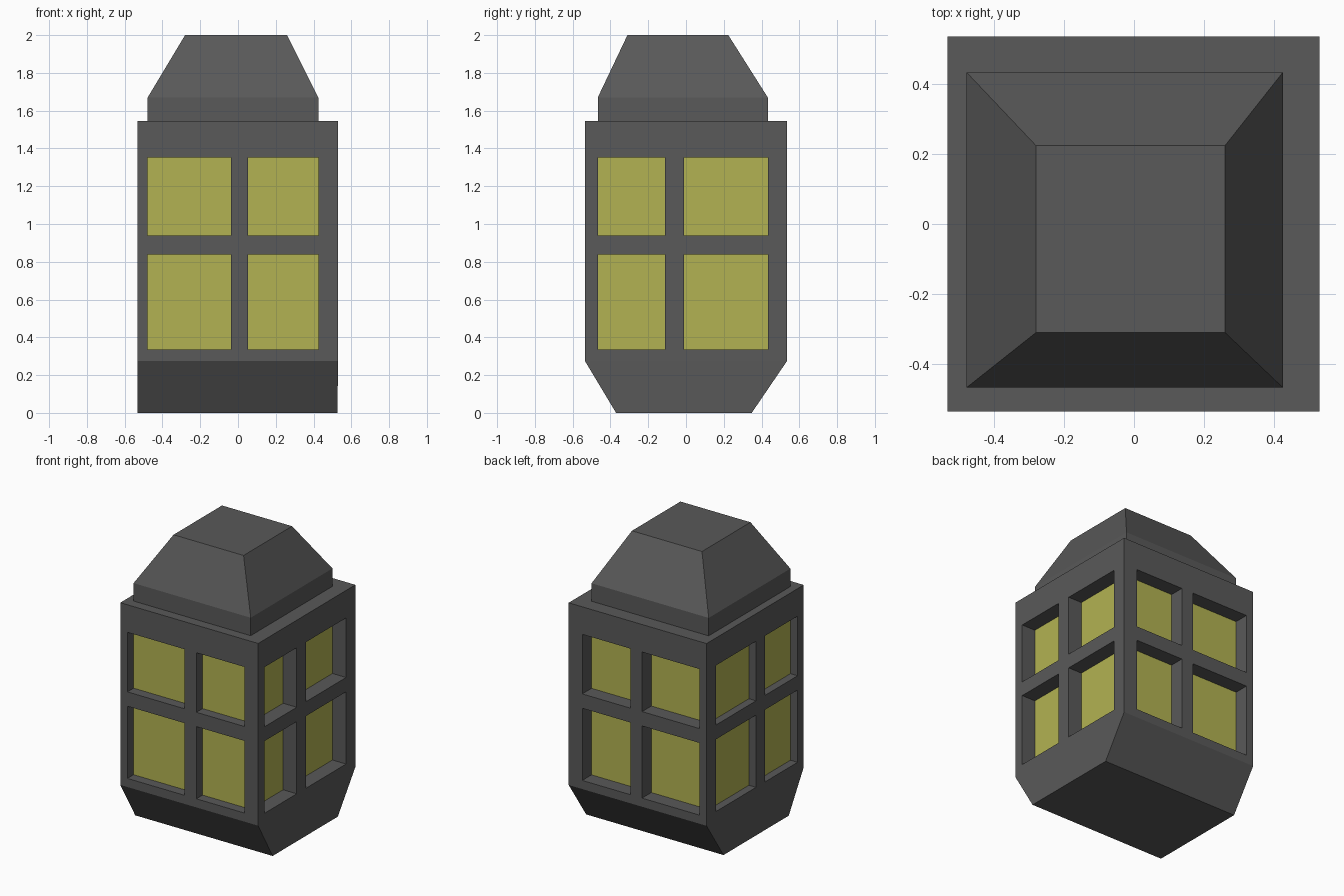
import bpy
from mathutils import Vector

if "Cube" in bpy.data.objects:
    bpy.data.objects.remove(bpy.data.objects["Cube"])

X0, X1, Y0, Y1 = -0.533, 0.53, -0.535, 0.535      # outer housing
CX0, CX1, CY0, CY1 = -0.478, 0.425, -0.467, 0.433  # inner core behind the windows
ZS = [0.275, 0.335, 0.838, 0.938, 1.353, 1.545]    # horizontal frame lines
XS = [X0, CX0, -0.036, 0.054, CX1, X1]             # vertical lines, front and back
YS = [Y0, CY0, -0.11, -0.01, CY1, Y1]              # vertical lines, left and right


def material(name, rgb):
    m = bpy.data.materials.new(name)
    m.diffuse_color = (*rgb, 1)
    m.use_nodes = True
    m.node_tree.nodes["Principled BSDF"].inputs["Base Color"].default_value = m.diffuse_color
    return m


def build(name, faces, mat):
    """Make a flat-shaded mesh from (corner points, outward direction) pairs."""
    verts, index, polys = [], {}, []
    for pts, out in faces:
        pts = [Vector(p) for p in pts]
        if (pts[1] - pts[0]).cross(pts[2] - pts[1]).dot(Vector(out)) < 0:
            pts.reverse()
        poly = []
        for p in pts:
            key = tuple(round(c, 4) for c in p)
            if key not in index:
                index[key] = len(verts)
                verts.append(key)
            poly.append(index[key])
        polys.append(poly)
    mesh = bpy.data.meshes.new(name)
    mesh.from_pydata(verts, [], polys)
    mesh.materials.append(mat)
    obj = bpy.data.objects.new(name, mesh)
    bpy.context.collection.objects.link(obj)
    return obj


def ring(x0, x1, y0, y1, z):
    return [(x0, y0, z), (x1, y0, z), (x1, y1, z), (x0, y1, z)]


def band(a, b):
    """Four quads joining two rings."""
    outs = [(0, -1, .01), (1, 0, .01), (0, 1, .01), (-1, 0, .01)]
    return [([a[i], a[(i + 1) % 4], b[(i + 1) % 4], b[i]], outs[i]) for i in range(4)]


metal = material("dark_metal", (0.1, 0.1, 0.1))
glow = material("yellow_glass", (0.45, 0.45, 0.085))

# Window walls: frame grid with four recessed panes on each side
frame = []
sides = [("front", XS, Y0, CY0, (0, -1, 0)), ("back", XS, Y1, CY1, (0, 1, 0)),
         ("left", YS, X0, CX0, (-1, 0, 0)), ("right", YS, X1, CX1, (1, 0, 0))]
for label, us, outer, inner, out in sides:
    def at(u, z, d):
        return (u, d, z) if out[1] else (d, u, z)

    panes = []
    for i in range(5):
        for j in range(5):
            cell = [(us[i], ZS[j]), (us[i + 1], ZS[j]),
                    (us[i + 1], ZS[j + 1]), (us[i], ZS[j + 1])]
            if i not in (1, 3) or j not in (1, 3):
                frame.append(([at(*c, outer) for c in cell], out))
                continue
            panes.append(([at(*c, inner) for c in cell], out))
            mid = Vector(at((us[i] + us[i + 1]) / 2, (ZS[j] + ZS[j + 1]) / 2, outer))
            for k in range(4):
                a, b = cell[k], cell[(k + 1) % 4]
                quad = [at(*a, outer), at(*b, outer), at(*b, inner), at(*a, inner)]
                frame.append((quad, mid - (Vector(quad[0]) + Vector(quad[1])) / 2))
    build(label + "_panes", panes, glow)
build("window_frame", frame, metal)

# Base: tapers at front and back only
bottom = ring(X0, X1 - 0.004, -0.37, 0.348, 0)
build("base", band(bottom, ring(X0, X1, Y0, Y1, ZS[0])) + [(bottom, (0, 0, -1))], metal)

# Shoulder ledge, collar and sloped cap
collar_low = ring(CX0, CX1, CY0, CY1, ZS[-1])
collar_top = ring(CX0, CX1, CY0, CY1, 1.67)
crown = ring(-0.28, 0.26, -0.31, 0.224, 2)
ledge = [(f, (0, 0, 1)) for f, _ in band(ring(X0, X1, Y0, Y1, ZS[-1]), collar_low)]
build("shoulder_ledge", ledge, metal)
build("cap", band(collar_low, collar_top) + band(collar_top, crown) + [(crown, (0, 0, 1))], metal)
